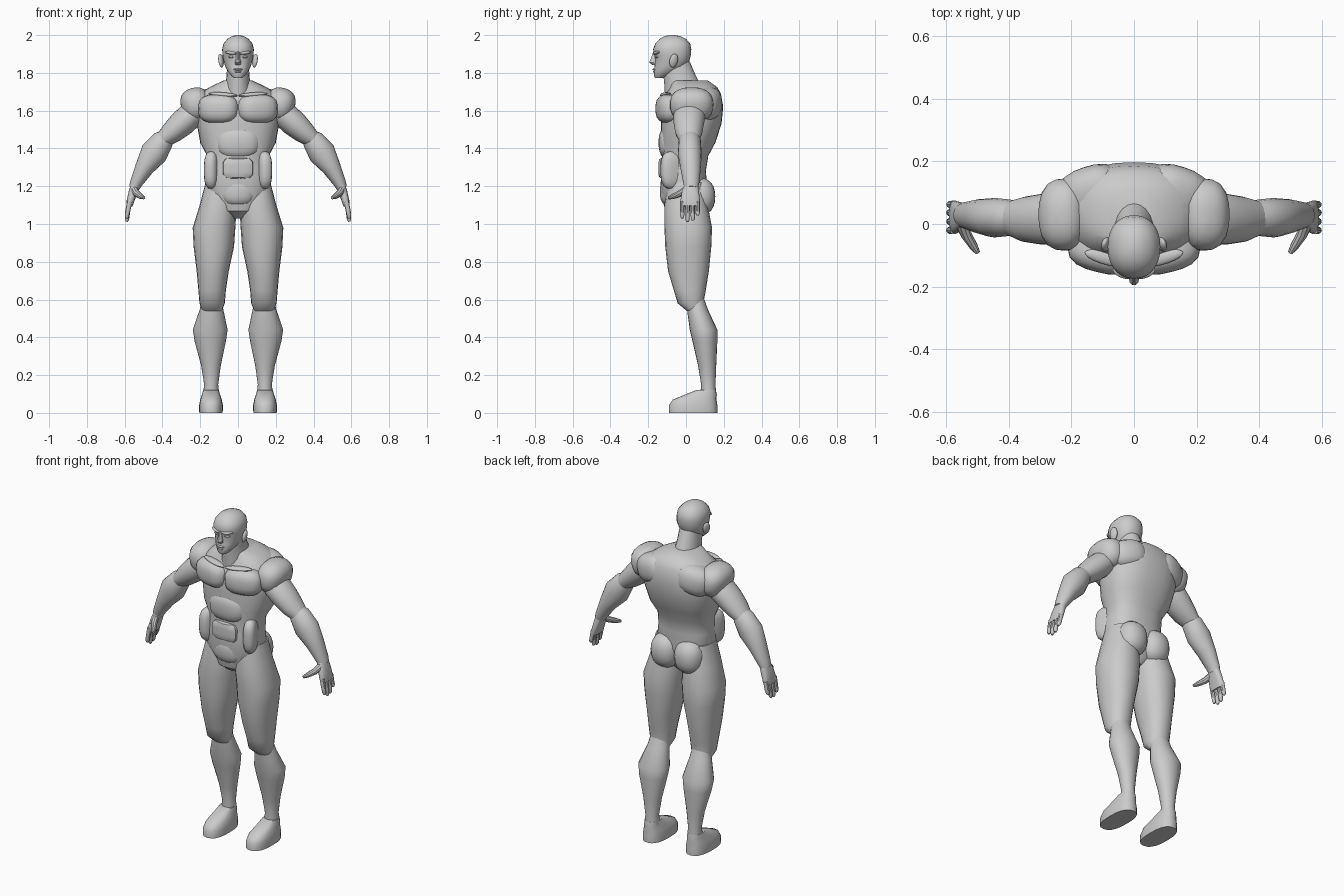
import bpy, bmesh, math
from mathutils import Vector, Euler

skin = bpy.data.materials.new("grey_skin")
skin.diffuse_color = (0.6, 0.6, 0.6, 1)


def finish(name, bm, mirror):
    bmesh.ops.recalc_face_normals(bm, faces=bm.faces)
    me = bpy.data.meshes.new(name)
    bm.to_mesh(me)
    bm.free()
    me.materials.append(skin)
    ob = bpy.data.objects.new(name, me)
    bpy.context.collection.objects.link(ob)
    if mirror:
        ob.modifiers.new("mirror", 'MIRROR')
    return ob


def loft(name, rings, mirror=False, along=False, n=20, p=2.0):
    """Skin superellipse rings (x, y, z, half width, half depth)."""
    bm = bmesh.new()
    cs = [Vector(r[:3]) for r in rings]
    loops = []
    for i, (c, r) in enumerate(zip(cs, rings)):
        t = Vector((0, 0, 1))
        if along:
            t = (cs[min(i + 1, len(cs) - 1)] - cs[max(i - 1, 0)]).normalized()
        w = Vector((0, 1, 0))
        w = (w - t * t.dot(w)).normalized()
        u = w.cross(t)
        loop = []
        for k in range(n):
            a = 2 * math.pi * k / n
            ca, sa = math.cos(a), math.sin(a)
            x = math.copysign(abs(ca) ** (2 / p), ca) * r[3]
            y = math.copysign(abs(sa) ** (2 / p), sa) * r[4]
            loop.append(bm.verts.new(c + u * x + w * y))
        loops.append(loop)
    for a, b in zip(loops, loops[1:]):
        for k in range(n):
            bm.faces.new((a[k], a[(k + 1) % n], b[(k + 1) % n], b[k]))
    bm.faces.new(loops[0])
    bm.faces.new(loops[-1])
    return finish(name, bm, mirror)


def stack(name, rows, **kw):
    """Central loft from rows of (z, half width, front y, back y)."""
    return loft(name, [(0, (f + b) / 2, z, w, (b - f) / 2) for z, w, f, b in rows], **kw)


def blob(name, c, r, rot=(0, 0, 0), mirror=True, p=2.0):
    """Muscle mass: a sphere squared off by exponent p, scaled and turned."""
    bm = bmesh.new()
    bmesh.ops.create_uvsphere(bm, u_segments=20, v_segments=12, radius=1)
    m = Euler([math.radians(a) for a in rot]).to_matrix()
    for v in bm.verts:
        q = v.co / sum(abs(a) ** p for a in v.co) ** (1 / p)
        v.co = Vector(c) + m @ Vector([q[i] * r[i] for i in range(3)])
    return finish(name, bm, mirror)


# Torso and neck
stack("torso", [(1.03, .03, -.06, .05), (1.07, .10, -.11, .09), (1.18, .172, -.135, .115),
                (1.28, .165, -.132, .105), (1.36, .163, -.128, .118), (1.43, .20, -.132, .155),
                (1.53, .218, -.132, .188), (1.62, .225, -.13, .197), (1.69, .20, -.105, .185),
                (1.725, .15, -.085, .165), (1.76, .075, -.08, .115)], n=32, p=2.4)
loft("neck", [(0, .0, 1.66, .08, .11), (0, -.02, 1.74, .066, .095),
              (0, -.035, 1.79, .06, .085), (0, -.05, 1.86, .058, .07)])

# Chest, back and belly muscles
blob("pectoral", (.102, -.085, 1.61), (.108, .07, .077), (0, 0, 14), p=2.8)
blob("collar_bone", (.08, -.11, 1.685), (.08, .022, .012), (0, -4, 14))
blob("shoulder_blade", (.135, .105, 1.635), (.105, .08, .085), (0, 15, -18), p=2.6)
blob("oblique", (.135, -.07, 1.285), (.037, .065, .10), (0, 0, 20), p=3)
blob("rib_arch", (0, -.09, 1.43), (.115, .055, .085), mirror=False, p=2.6)
blob("abdomen", (0, -.11, 1.295), (.08, .036, .055), mirror=False, p=5)
blob("lower_belly", (0, -.085, 1.17), (.09, .053, .075), mirror=False, p=2.6)

# Buttocks
blob("buttock", (.078, .07, 1.145), (.085, .085, .1), p=2.3)

# Legs
loft("thigh", [(.10, 0, 1.22, .072, .095), (.105, 0, 1.1, .098, .115), (.127, .012, .98, .113, .126),
               (.128, .012, .88, .107, .122), (.134, .013, .75, .085, .108),
               (.137, .02, .65, .073, .085), (.137, .024, .58, .067, .068),
               (.137, .05, .54, .052, .046)], mirror=True, p=2.2)
loft("calf", [(.137, .045, .62, .05, .045), (.14, .06, .55, .062, .055), (.147, .093, .44, .092, .073),
              (.147, .1, .38, .083, .066), (.143, .112, .25, .052, .048), (.142, .118, .15, .037, .038),
              (.142, .118, .10, .043, .042), (.142, .118, .05, .04, .04)], mirror=True)
loft("foot", [(.143, .038, 0, .062, .128), (.143, .038, .04, .063, .128), (.143, .046, .07, .057, .116),
              (.143, .08, .098, .048, .083), (.143, .108, .122, .041, .05)], mirror=True, p=2.5)

# Arms
blob("shoulder", (.222, .03, 1.632), (.08, .115, .09), (0, 15, 0), p=2.5)
loft("upper_arm", [(.19, .025, 1.63, .06, .07), (.25, .018, 1.575, .07, .085), (.30, .015, 1.53, .07, .08),
                   (.35, .015, 1.485, .06, .072), (.41, .02, 1.435, .04, .05)], mirror=True, along=True)
loft("forearm", [(.365, .02, 1.475, .035, .04), (.395, .02, 1.445, .058, .058), (.445, .02, 1.375, .073, .063),
                 (.497, .025, 1.295, .05, .054), (.54, .028, 1.215, .033, .042),
                 (.55, .028, 1.19, .028, .036)], mirror=True, along=True)

# Hands
loft("palm", [(.54, .028, 1.215, .024, .034), (.557, .024, 1.165, .023, .046), (.57, .022, 1.12, .02, .052),
              (.575, .022, 1.095, .016, .05)], mirror=True, along=True, p=2.6)
for i, (y, z) in enumerate([(-.02, 1.03), (.008, 1.012), (.036, 1.018), (.062, 1.045)]):
    loft(f"finger_{i + 1}", [(.573, y, 1.12, .014, .013), (.583, y, 1.07, .013, .0125),
                             (.588, y, z + .01, .011, .011), (.589, y, z, .006, .006)],
         mirror=True, along=True, n=10)
loft("thumb", [(.552, .005, 1.185, .02, .02), (.535, -.035, 1.16, .018, .018),
               (.512, -.07, 1.145, .014, .014), (.498, -.092, 1.138, .008, .008)],
     mirror=True, along=True, n=10)

# Head
stack("head", [(1.772, .022, -.163, -.12), (1.785, .036, -.17, -.09), (1.81, .055, -.17, -.04),
               (1.835, .068, -.166, .005), (1.87, .078, -.163, .02), (1.895, .082, -.168, .026),
               (1.925, .084, -.174, .028), (1.955, .077, -.163, .022), (1.98, .056, -.14, .0),
               (1.994, .032, -.115, -.03), (2.0, .012, -.088, -.06)], n=28, p=2.2)
stack("nose", [(1.842, .014, -.178, -.15), (1.855, .017, -.196, -.15), (1.875, .011, -.187, -.15),
               (1.912, .009, -.174, -.15)], n=10)
blob("brow", (.036, -.156, 1.906), (.034, .016, .009), (0, -6, 22))
blob("eye", (.034, -.152, 1.885), (.018, .012, .007), (0, 0, 16))
blob("upper_lip", (0, -.163, 1.818), (.024, .014, .006), mirror=False)
blob("lower_lip", (0, -.162, 1.806), (.02, .014, .006), mirror=False)
blob("ear", (.09, -.065, 1.865), (.013, .023, .037), (-8, 10, 18))

# Smooth shading with crisp creases
bpy.ops.object.select_all(action='SELECT')
bpy.context.view_layer.objects.active = bpy.context.selected_objects[0]
bpy.ops.object.shade_smooth_by_angle(angle=math.radians(35))
